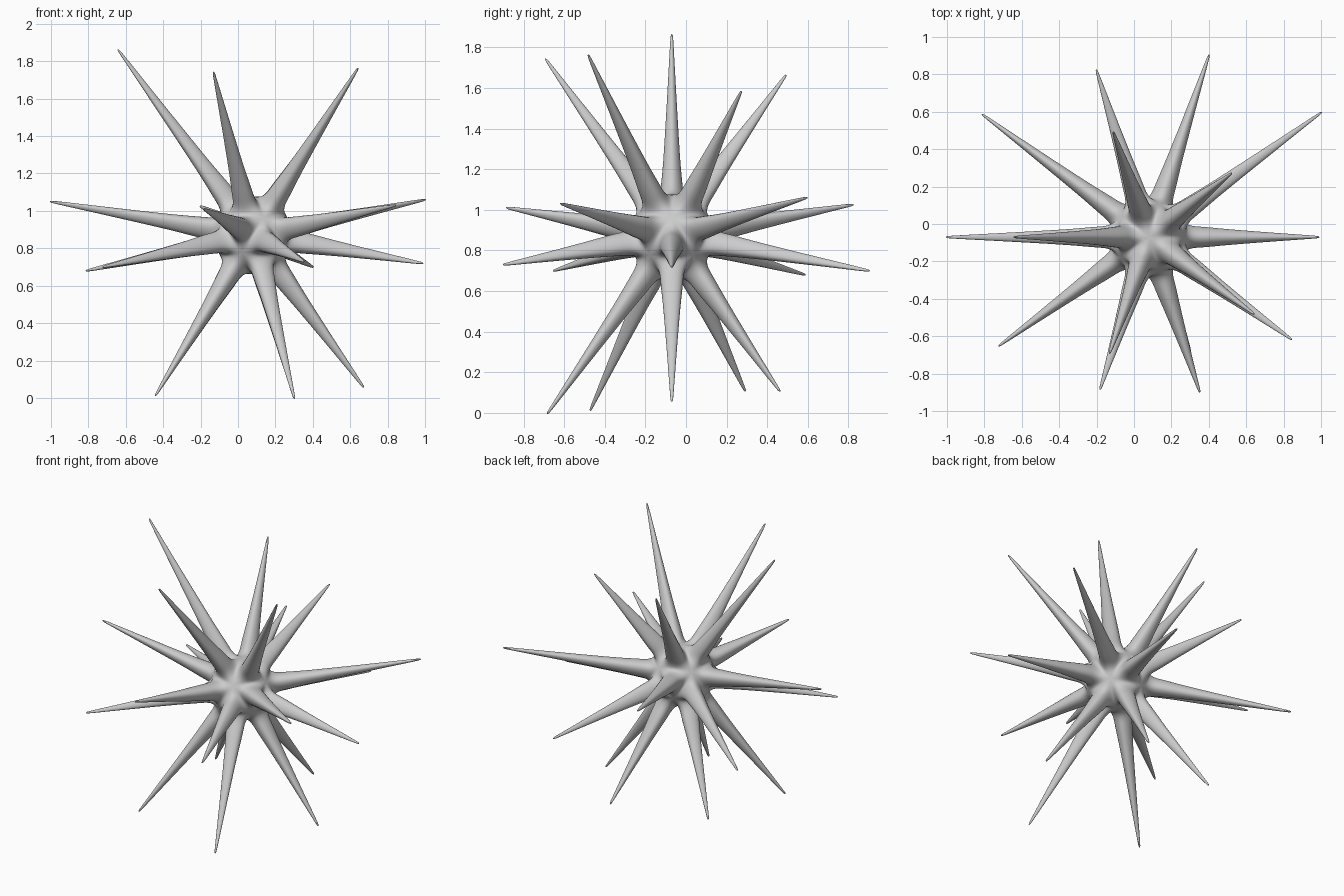
import bpy, bmesh
from mathutils import Vector

if "Cube" in bpy.data.objects:
    bpy.data.objects.remove(bpy.data.objects["Cube"])

CENTRE = Vector((0.08, -0.07, 0.87))
CORE_R = 0.212

# spike tips, four tiers of five from top to bottom
TIPS = [
    (-0.64, -0.07, 1.86), (-0.11, 0.49, 1.66), (0.52, 0.27, 1.58), (0.64, -0.48, 1.76), (-0.13, -0.69, 1.74),
    (-1.00, -0.07, 1.05), (-0.20, 0.82, 1.025), (1.00, 0.595, 1.06), (0.84, -0.615, 1.03), (-0.18, -0.88, 1.01),
    (0.985, -0.07, 0.72), (0.40, 0.90, 0.70), (-0.81, 0.585, 0.68), (-0.72, -0.65, 0.70), (0.35, -0.895, 0.73),
    (0.67, -0.07, 0.06), (0.265, 0.46, 0.11), (-0.375, 0.29, 0.11), (-0.44, -0.47, 0.015), (0.30, -0.68, 0.0),
]

# core: an icosahedron, one spike per face
bm = bmesh.new()
bmesh.ops.create_icosphere(bm, subdivisions=1, radius=CORE_R)
bm.normal_update()
cores = [(f, f.normal.copy(), f.calc_center_median()) for f in bm.faces]


def grow_spike(face, normal, mid, tip):
    """Extrude one face through tapering rings until it reaches the tip."""
    length = tip.length
    axis = tip.normalized()
    turn = normal.rotation_difference(axis)
    base = [(v.co - mid).normalized() for v in face.verts]
    rings = [(0.28, 0.122), (0.40, 0.095)]
    for k, rad in ((0.33, 0.066), (0.66, 0.039), (0.96, 0.016), (1.0, 0.010)):
        rings.append((0.40 + (length + 0.008 - 0.40) * k, rad))
    loop = list(face.verts)
    bm.faces.remove(face)
    for dist, rad in rings:
        new = [bm.verts.new(axis * dist + (turn @ d) * rad) for d in base]
        for i in range(3):
            j = (i + 1) % 3
            bm.faces.new((loop[i], loop[j], new[j], new[i]))
        loop = new
    bm.faces.new(loop)


for face, normal, mid in cores:
    tip = max((Vector(t) - CENTRE for t in TIPS), key=lambda t: t.normalized().dot(normal))
    grow_spike(face, normal, mid, tip)

bmesh.ops.recalc_face_normals(bm, faces=bm.faces)
for f in bm.faces:
    f.smooth = True
mesh = bpy.data.meshes.new("spiky_ball")
bm.to_mesh(mesh)
bm.free()

ball = bpy.data.objects.new("spiky_ball", mesh)
ball.location = CENTRE
bpy.context.collection.objects.link(ball)

# rounding of core and spikes
sub = ball.modifiers.new("smooth", 'SUBSURF')
sub.levels = 3
sub.render_levels = 3
